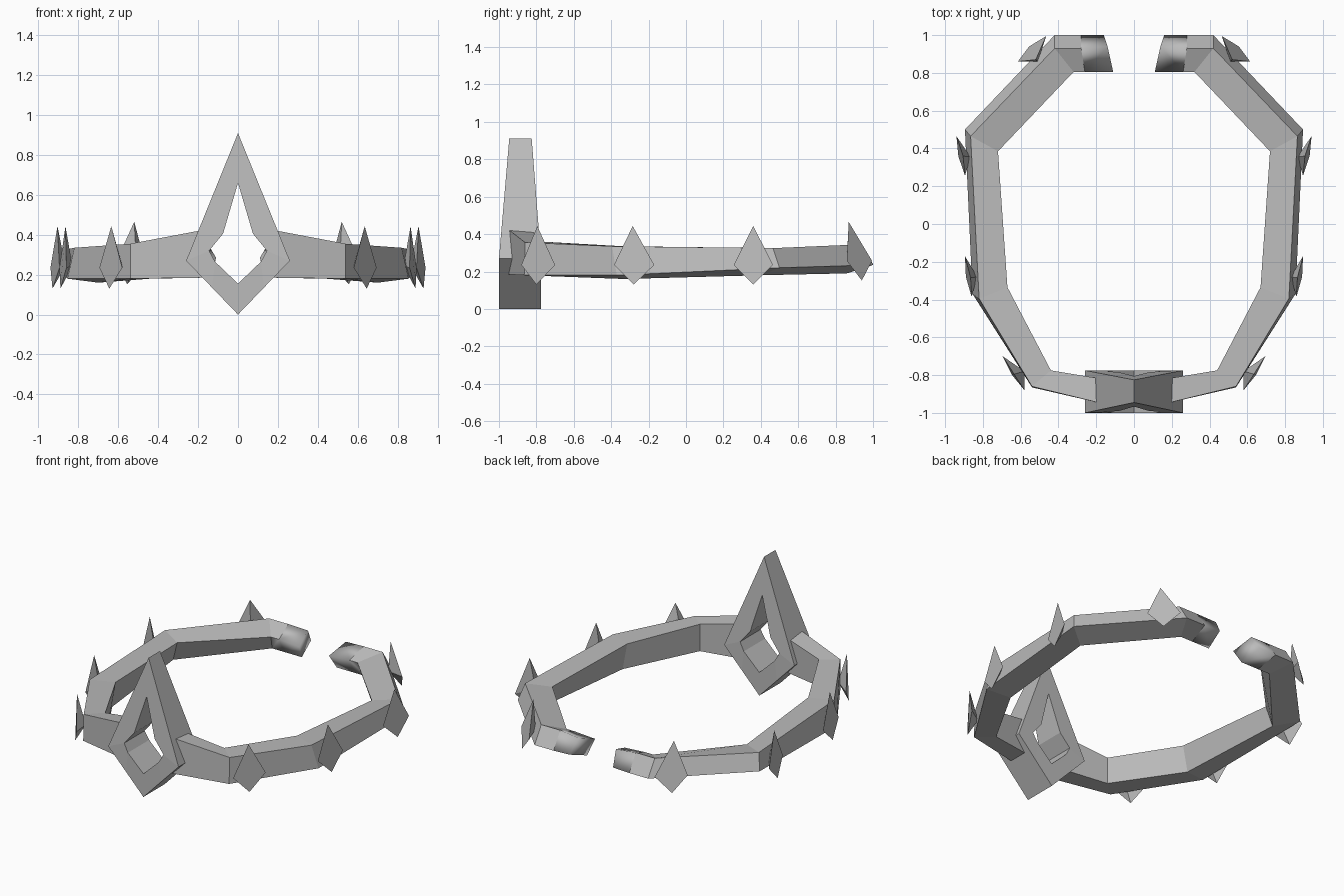
import bpy

cube = bpy.data.objects.get("Cube")
if cube:
    bpy.data.objects.remove(cube, do_unlink=True)

metal = bpy.data.materials.new("grey_metal")
metal.use_nodes = True
GREY = (0.5, 0.5, 0.5, 1)
metal.diffuse_color = GREY
metal.node_tree.nodes["Principled BSDF"].inputs["Base Color"].default_value = GREY


def build(name, verts, faces, smooth=lambda centre: False, mirror=True):
    """Make a mesh part, mirrored across x where asked."""
    mesh = bpy.data.meshes.new(name)
    mesh.from_pydata(verts, [], faces)
    mesh.materials.append(metal)
    obj = bpy.data.objects.new(name, mesh)
    bpy.context.collection.objects.link(obj)
    bpy.context.view_layer.objects.active = obj
    bpy.ops.object.select_all(action='DESELECT')
    obj.select_set(True)
    bpy.ops.object.mode_set(mode='EDIT')
    bpy.ops.mesh.select_all(action='SELECT')
    bpy.ops.mesh.normals_make_consistent(inside=False)
    bpy.ops.object.mode_set(mode='OBJECT')
    for poly in mesh.polygons:
        poly.use_smooth = smooth(poly.center)
    if mirror:
        mod = obj.modifiers.new("mirror", 'MIRROR')
        mod.use_mirror_merge = False
    return obj


# Band: each station is outer top, outer bottom, inner bottom, inner top
stations = [
    [(.17, -.95, .425), (.17, -.95, .185), (.17, -.82, .185), (.17, -.82, .415)],
    [(.54, -.86, .355), (.54, -.865, .18), (.44, -.775, .18), (.44, -.775, .36)],
    [(.82, -.395, .335), (.855, -.37, .18), (.70, -.33, .16), (.67, -.335, .335)],
    [(.865, .465, .325), (.895, .5, .22), (.76, .40, .18), (.72, .385, .31)],
    [(.42, .93, .345), (.42, 1.0, .235), (.35, .86, .19), (.32, .805, .295)],
    [(.28, .93, .345), (.28, 1.0, .235), (.26, .86, .19), (.26, .805, .295)],
    [(.14, .94, .335), (.16, 1.0, .24), (.13, .86, .19), (.11, .805, .285)],
]
verts = [p for s in stations for p in s]
last = 4 * (len(stations) - 1)
faces = [(i + k, i + (k + 1) % 4, i + 4 + (k + 1) % 4, i + 4 + k)
         for i in range(0, last, 4) for k in range(4)]
faces += [(0, 1, 2, 3), tuple(range(last, last + 4))]
build("band", verts, faces, smooth=lambda c: c.x < .3 and c.y > .5)


# Front ornament: kite frame with a star-shaped hole, thinner toward its tip
def loop(half):
    """Close a half outline by reflecting its inner points."""
    return half + [(-x, z) for x, z in half[-2:0:-1]]


def depth(z, back):
    t = max(0, (z - .27) / .64)
    return -.775 - .05 * t if back else -1 + .055 * t


outer = loop([(0, .91), (.13, .59), (.26, .27), (.13, .135), (0, 0)])
hole = loop([(0, .66), (.075, .405), (.145, .32), (.115, .265), (0, .155)])
rings = [(outer, False), (hole, False), (hole, True), (outer, True)]
verts = [(x, depth(z, back), z) for ring, back in rings for x, z in ring]
n = len(outer)
faces = [(r * n + i, r * n + (i + 1) % n,
          (r + 1) % 4 * n + (i + 1) % n, (r + 1) % 4 * n + i)
         for r in range(4) for i in range(n)]
build("front_ornament", verts, faces, mirror=False)


# Spikes: flat kite outside, pyramid point sunk into the band
def spike(name, side_a, side_b, top, bottom, point, raise_by=0):
    verts = [(*top, .443 + raise_by), (*side_a, .235 + raise_by),
             (*bottom, .13 + raise_by), (*side_b, .235 + raise_by),
             (*point, .245 + raise_by)]
    build(name, verts, [(0, 1, 2, 3)] + [(i, (i + 1) % 4, 4) for i in range(4)])


spike("front_spike", (.58, -.88), (.695, -.70), (.635, -.795), (.645, -.80), (.58, -.78))
spike("front_side_spike", (.86, -.385), (.895, -.17), (.865, -.285), (.89, -.28), (.83, -.28))
spike("rear_side_spike", (.94, .465), (.895, .255), (.905, .36), (.93, .36), (.865, .355))
spike("rear_spike", (.615, .86), (.465, .995), (.52, .87), (.555, .94), (.51, .86), .022)
